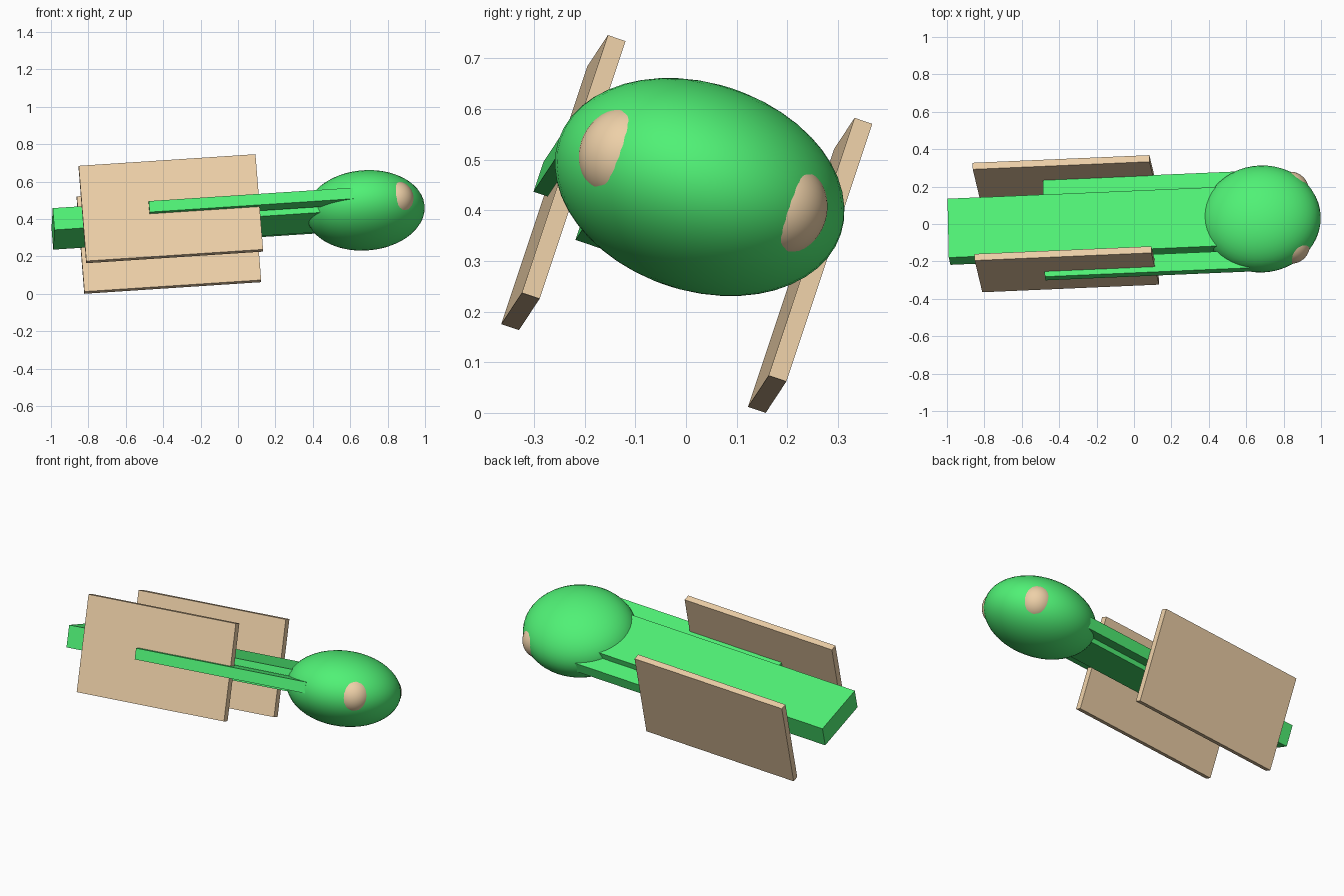
import bpy, bmesh
from mathutils import Matrix, Vector

if "Cube" in bpy.data.objects:
    bpy.data.objects.remove(bpy.data.objects["Cube"])

# Tilted body frame: u along the body, v sideways, w upward; origin at the head
u = Vector((0.997, 0.043, 0.0654)).normalized()
v = Vector((-0.021, 0.948, -0.318))
v = (v - u * v.dot(u)).normalized()
w = u.cross(v)
FRAME = Matrix((u, v, w)).transposed().to_4x4()
FRAME.translation = Vector((0.681, 0.027, 0.446))


def material(name, color):
    m = bpy.data.materials.new(name)
    m.diffuse_color = color
    m.use_nodes = True
    m.node_tree.nodes["Principled BSDF"].inputs["Base Color"].default_value = m.diffuse_color
    return m


GREEN = material("green", (0.08, 0.88, 0.18, 1))
TAN = material("tan", (0.85, 0.63, 0.39, 1))


def part(name, center, size, mat, ball=False):
    """Box or ellipsoid placed in the tilted frame, size = full dimensions."""
    bm = bmesh.new()
    if ball:
        bmesh.ops.create_uvsphere(bm, u_segments=48, v_segments=24, radius=0.5)
    else:
        bmesh.ops.create_cube(bm, size=1)
    place = FRAME @ Matrix.Translation(center) @ Matrix.Diagonal((*size, 1))
    bmesh.ops.transform(bm, matrix=place, verts=bm.verts)
    for f in bm.faces:
        f.smooth = ball
    me = bpy.data.meshes.new(name)
    bm.to_mesh(me)
    bm.free()
    me.materials.append(mat)
    ob = bpy.data.objects.new(name, me)
    bpy.context.collection.objects.link(ob)
    return ob


# Head and long flat body
part("head", (0, 0, 0), (0.636, 0.588, 0.408), GREEN, ball=True)
part("body", (-0.862, 0, 0.011), (1.625, 0.332, 0.123), GREEN)

# Paired eyes, side rails and upright side plates
for side, s in (("front", -1), ("back", 1)):
    part(side + "_eye", (0.157, s * 0.154, 0), (0.2, 0.2, 0.2), TAN, ball=True)
    part(side + "_rail", (-0.617, s * 0.223 - 0.012, 0.006), (1.095, 0.1, 0.062), GREEN)
    part(side + "_plate", (-1.048, s * 0.257 + 0.02, 0.002), (0.948, 0.037, 0.538), TAN)
